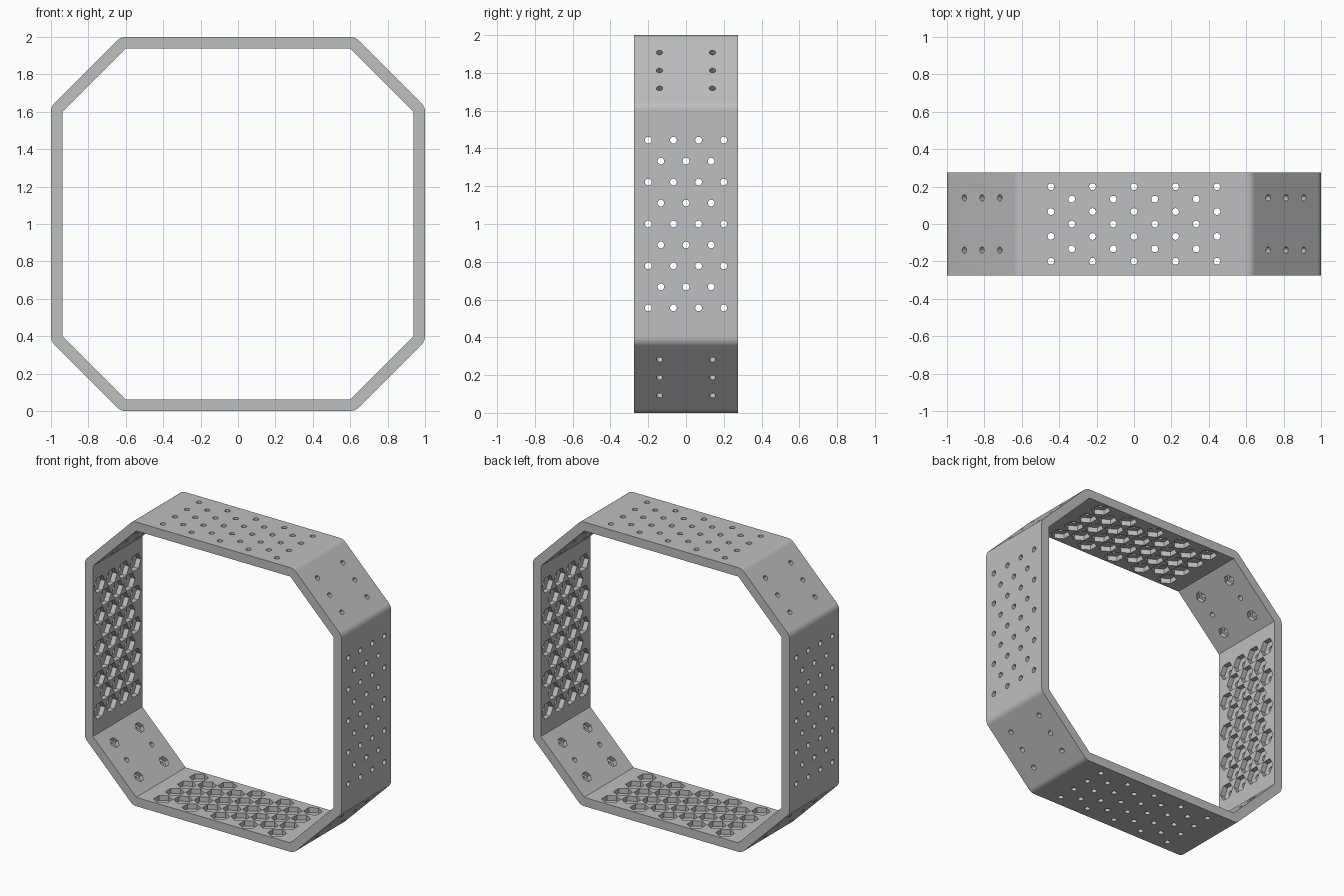
import bpy, bmesh
from math import radians, sin, cos, pi
from mathutils import Matrix, Vector

if "Cube" in bpy.data.objects:
    bpy.data.objects.remove(bpy.data.objects["Cube"])

WALL, HALF_DEPTH = 0.0625, 0.275
FLAT, CORNER = 0.9375, 0.6              # inner half width and half length of a main panel
DIAGONAL = (FLAT + CORNER) / 2 ** 0.5   # centre to inner face of a corner panel
PITCH, ROW = 0.133, 0.111

grey = bpy.data.materials.new("light grey")
grey.use_nodes = True
colour = (0.52, 0.52, 0.52, 1)
grey.diffuse_color = colour
bsdf = next(n for n in grey.node_tree.nodes if n.type == "BSDF_PRINCIPLED")
bsdf.inputs["Base Color"].default_value = colour


def make_object(name, bm):
    bmesh.ops.recalc_face_normals(bm, faces=bm.faces)
    mesh = bpy.data.meshes.new(name)
    bm.to_mesh(mesh)
    bm.free()
    mesh.materials.append(grey)
    obj = bpy.data.objects.new(name, mesh)
    bpy.context.collection.objects.link(obj)
    return obj


def panel_frame(k, radius):
    """Frame on an inner face: local x along the panel, y in depth, z outward."""
    a = k * pi / 4
    out, along = Vector((cos(a), 0, sin(a))), Vector((sin(a), 0, -cos(a)))
    frame = Matrix((along, (0, 1, 0), out)).transposed().to_4x4()
    frame.translation = out * radius + Vector((0, 0, 1))
    return frame


def add_prism(bm, frame, u, v, radius, sides, low, high):
    place = frame @ Matrix.Translation((u, v, (low + high) / 2))
    bmesh.ops.create_cone(bm, cap_ends=True, segments=sides, radius1=radius,
                          radius2=radius, depth=high - low, matrix=place)


# Ring: sharp inner octagon, outer outline offset with rounded corners
inner, outer = [], []
STEPS = 6
for k in range(8):
    a = k * pi / 4
    r = FLAT if k % 2 == 0 else DIAGONAL
    half = CORNER if k % 2 == 0 else (FLAT - CORNER) / 2 ** 0.5
    corner = Vector((cos(a), sin(a))) * r + Vector((-sin(a), cos(a))) * half
    for i in range(STEPS + 1):
        b = a + pi / 4 * i / STEPS
        outer.append(corner + Vector((cos(b), sin(b))) * WALL)
    inner.append(corner)

bm = bmesh.new()


def loop(points, y):
    return [bm.verts.new((p.x, y, p.y + 1)) for p in points]


in_f, in_b = loop(inner, -HALF_DEPTH), loop(inner, HALF_DEPTH)
out_f, out_b = loop(outer, -HALF_DEPTH), loop(outer, HALF_DEPTH)
for front, back in ((in_f, in_b), (out_f, out_b)):
    for i in range(len(front)):
        j = (i + 1) % len(front)
        bm.faces.new((front[i], front[j], back[j], back[i]))
for ins, outs in ((in_f, out_f), (in_b, out_b)):
    for k in range(8):
        first = k * (STEPS + 1)
        for i in range(first, first + STEPS):
            bm.faces.new((ins[k], outs[i], outs[i + 1]))
        bm.faces.new((ins[k], outs[first + STEPS],
                      outs[(first + STEPS + 1) % len(outs)], ins[(k + 1) % 8]))
ring = make_object("octagonal_ring", bm)

# Cutters: hexagonal pockets on the inside, round holes right through
pockets, holes = bmesh.new(), bmesh.new()
for k in range(8):
    if k % 2 == 0:
        frame = panel_frame(k, FLAT)
        for row in range(-4, 5):
            count = 4 if row % 2 == 0 else 3
            for c in range(count):
                u, v = row * ROW, (c - (count - 1) / 2) * PITCH
                add_prism(pockets, frame, u, v, 0.061, 6, -0.02, 0.035)
                add_prism(holes, frame, u, v, 0.018, 16, -0.04, 0.1)
    else:
        frame = panel_frame(k, DIAGONAL)
        for row in (-1, 0, 1):
            for v in (-0.14, 0.14):
                add_prism(holes, frame, row * 0.134, v, 0.017, 16, -0.04, 0.1)
                if row:
                    add_prism(pockets, frame, row * 0.134, v, 0.037, 6, -0.02, 0.03)

bpy.ops.object.select_all(action="DESELECT")
ring.select_set(True)
bpy.context.view_layer.objects.active = ring
for name, bm in (("pocket_cutter", pockets), ("hole_cutter", holes)):
    cutter = make_object(name, bm)
    cutter.hide_render = True
    mod = ring.modifiers.new(name, "BOOLEAN")
    mod.operation, mod.solver, mod.object = "DIFFERENCE", "EXACT", cutter
    bpy.ops.object.modifier_apply(modifier=mod.name)
    bpy.data.objects.remove(cutter)

# Smooth rounded corners, crisp edges elsewhere
bpy.ops.object.shade_smooth_by_angle(angle=radians(30))
weighted = ring.modifiers.new("weighted_normals", "WEIGHTED_NORMAL")
weighted.keep_sharp = True
